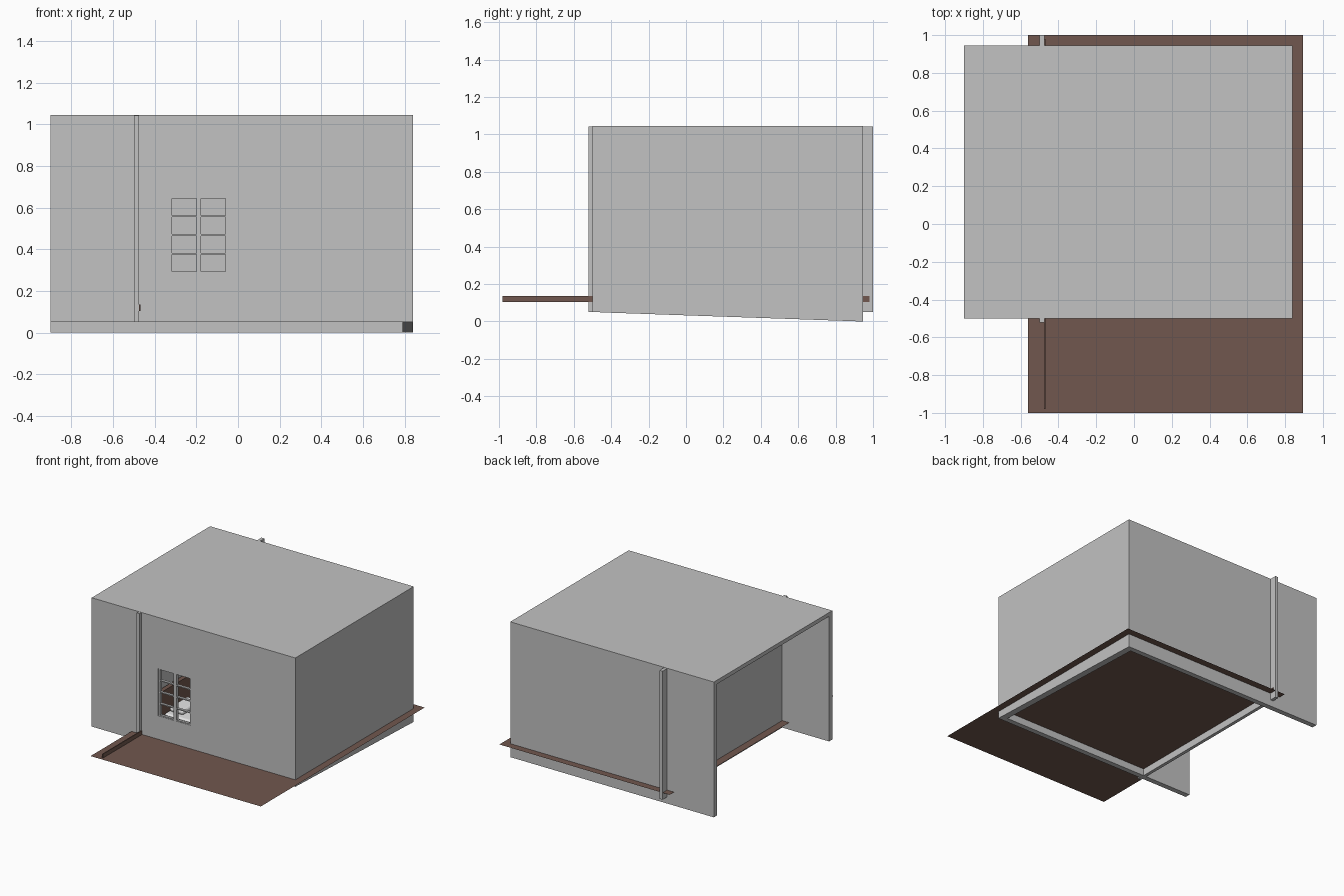
import bpy, bmesh

if "Cube" in bpy.data.objects:
    bpy.data.objects.remove(bpy.data.objects["Cube"])


def material(name, r, g, b):
    m = bpy.data.materials.new(name)
    m.diffuse_color = (r, g, b, 1)
    m.use_nodes = True
    m.node_tree.nodes["Principled BSDF"].inputs["Base Color"].default_value = m.diffuse_color
    return m


GREY = material("plaster_grey", 0.54, 0.54, 0.54)
BROWN = material("floor_brown", 0.165, 0.097, 0.077)
WHITE = material("linen_white", 0.85, 0.85, 0.85)


def box(name, x, y, z, mat, bevel=0):
    """Box from (min, max) ranges on each axis."""
    bm = bmesh.new()
    bmesh.ops.create_cube(bm, size=1)
    for v in bm.verts:
        v.co = [r[0] if c < 0 else r[1] for c, r in zip(v.co, (x, y, z))]
    me = bpy.data.meshes.new(name)
    bm.to_mesh(me)
    bm.free()
    ob = bpy.data.objects.new(name, me)
    bpy.context.collection.objects.link(ob)
    me.materials.append(mat)
    if bevel:
        mod = ob.modifiers.new("soft_edges", 'BEVEL')
        mod.width, mod.segments = bevel, 3
    return ob


# Outer shell: open on the left side
X0, X1, Y0, Y1, TOP = -0.90, 0.84, -0.50, 0.945, 1.045
T = 0.04
box("roof", (X0, X1), (Y0, Y1), (TOP - 0.03, TOP), GREY)
box("back_wall", (X0, X1), (Y1 - T, Y1), (0, TOP - 0.03), GREY)
front = box("front_wall", (X0, X1), (Y0, Y0 + T), (0.05, TOP - 0.03), GREY)

# Right wall with a bottom edge that slopes down to the back
right = box("right_wall", (X1 - 0.05, X1), (Y0 + T, Y1 - T), (0, TOP - 0.03), GREY)
for v in right.data.vertices:
    if v.co.z < 0.5:
        v.co.z = 0.05 * (Y1 - v.co.y) / (Y1 - Y0)

# Partition that pokes out through the front and back walls
box("partition_wall", (-0.50, -0.475), (-0.522, 1.0), (0.05, TOP - 0.002), GREY)

# Window opening cut in the front wall
WX, WZ = (-0.332, -0.045), (0.285, 0.652)
cutter = box("window_cutter", WX, (Y0 - 0.1, Y0 + 0.2), WZ, GREY)
cutter.hide_render = True
cutter.hide_viewport = True
cut = front.modifiers.new("window_opening", 'BOOLEAN')
cut.operation, cut.object, cut.solver = 'DIFFERENCE', cutter, 'EXACT'

# Window frame: three uprights, five rails
FY = (Y0 + 0.001, Y0 + 0.025)
for i, (a, b) in enumerate(((WX[0], -0.318), (-0.200, -0.177), (-0.060, WX[1]))):
    box(f"window_upright_{i + 1}", (a, b), FY, WZ, GREY)
for i in range(5):
    c = WZ[0] + 0.004 + i * (WZ[1] - WZ[0] - 0.008) / 4
    box(f"window_rail_{i + 1}", (WX[0], WX[1]), (FY[0] + 0.002, FY[1] - 0.002),
        (c - 0.004, c + 0.004), GREY)

# Thin floor sheet, passing through the walls
bm = bmesh.new()
bmesh.ops.create_grid(bm, x_segments=1, y_segments=1, size=1)
for v in bm.verts:
    v.co = (-0.56 if v.co.x < 0 else 0.895, v.co.y, 0.104)
me = bpy.data.meshes.new("floor")
bm.to_mesh(me)
bm.free()
me.materials.append(BROWN)
bpy.context.collection.objects.link(bpy.data.objects.new("floor", me))

# Skirting strip along the partition
box("skirting", (-0.476, -0.469), (-0.98, 0.98), (0.104, 0.135), BROWN)

# Bed inside the room, headboard against the partition
box("bed_base", (-0.42, 0.03), (-0.32, 0.32), (0.106, 0.16), BROWN)
box("headboard", (-0.455, -0.42), (-0.33, 0.33), (0.106, 0.38), BROWN)
box("mattress", (-0.415, 0.025), (-0.31, 0.31), (0.16, 0.21), WHITE, 0.015)
for side, y in (("front", -0.16), ("back", 0.16)):
    box(f"pillow_{side}", (-0.40, -0.28), (y - 0.11, y + 0.11), (0.21, 0.25), WHITE, 0.018)
